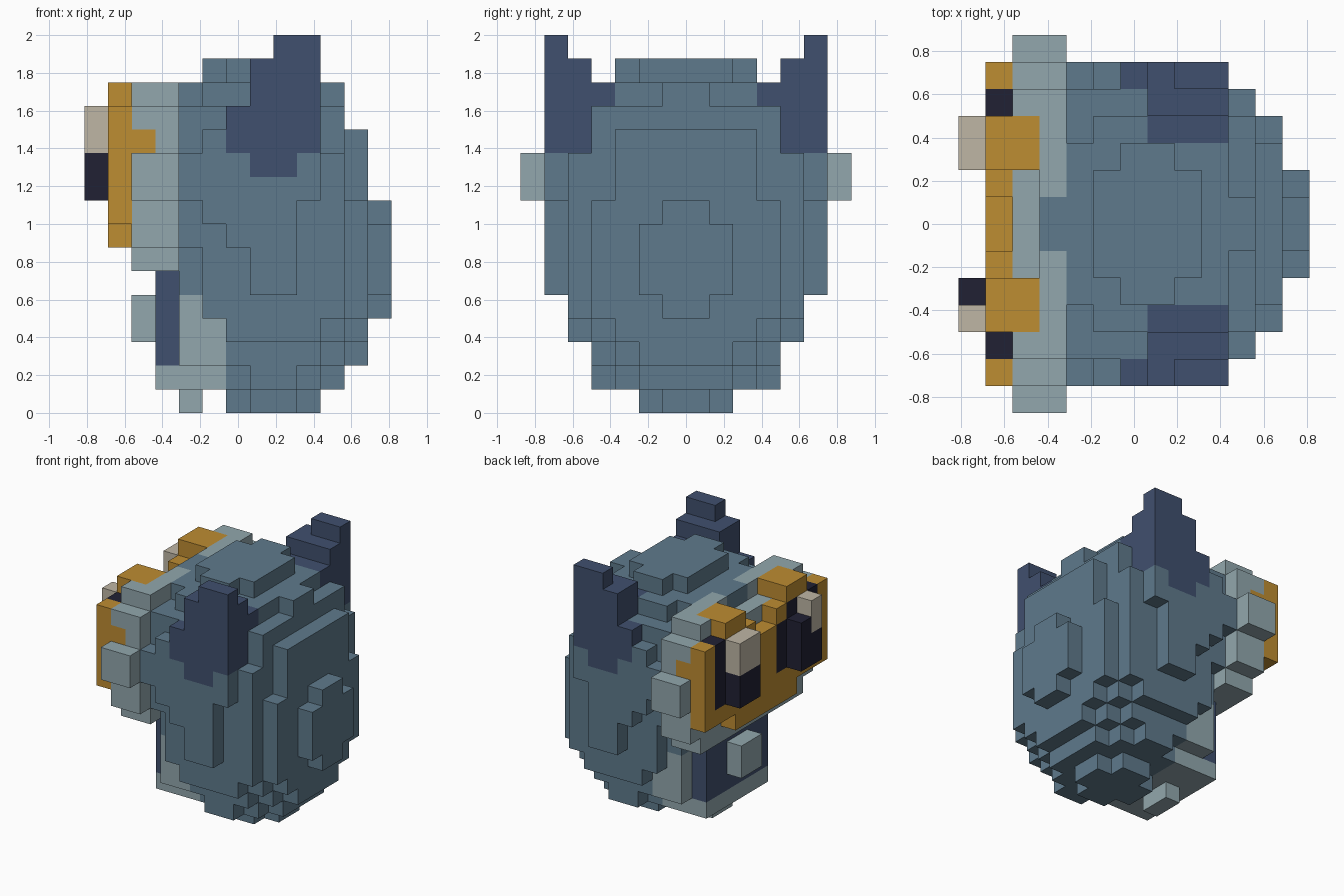
import bpy
import bmesh
from mathutils import Vector

default_cube = bpy.data.objects.get("Cube")
if default_cube:
    bpy.data.objects.remove(default_cube, do_unlink=True)

UNIT = 0.125
ORIGIN = Vector((-6.5, 0, 0))
BOTH, LEFT, RIGHT = ("+y", "-y"), ("+y",), ("-y",)

COLOURS = {
    "slate blue": (0.114, 0.195, 0.262),
    "pale grey": (0.287, 0.386, 0.418),
    "dark navy": (0.051, 0.080, 0.156),
    "amber": (0.515, 0.266, 0.032),
    "cream": (0.521, 0.468, 0.376),
    "near black": (0.015, 0.015, 0.034),
}


def make_material(name, rgb):
    material = bpy.data.materials.new(name)
    material.use_nodes = True
    material.diffuse_color = (*rgb, 1)
    shader = material.node_tree.nodes["Principled BSDF"]
    shader.inputs["Base Color"].default_value = (*rgb, 1)
    return material


materials = {name: make_material(name, rgb) for name, rgb in COLOURS.items()}
cells = {}


def span(value):
    low, high = value if isinstance(value, tuple) else (value, value)
    return range(low, high + 1)


def fill(part, colour, x, z, out, sides=BOTH):
    """Fill blocks; out counts blocks away from the centre plane."""
    for side in sides:
        for i in span(x):
            for k in span(z):
                for step in span(out):
                    j = step - 1 if side == "+y" else -step
                    cells[i, j, k] = (part, colour)


def body(x, z, half):
    fill("body", "slate blue", x=x, z=z, out=(1, half))


# Rounded body: widest layers first, then narrower ones
body(x=4, z=(9, 10), half=6)
body(x=5, z=(8, 11), half=6)
body(x=6, z=(7, 11), half=6)
body(x=(7, 8), z=(5, 12), half=6)
body(x=9, z=(9, 12), half=6)
body(x=4, z=(7, 12), half=5)
body(x=5, z=(4, 12), half=5)
body(x=(6, 9), z=(3, 12), half=5)
body(x=10, z=(4, 10), half=5)
body(x=4, z=(5, 6), half=4)
body(x=(5, 9), z=(2, 12), half=4)
body(x=(5, 8), z=13, half=4)
body(x=(7, 8), z=1, half=4)
body(x=10, z=(3, 12), half=4)
body(x=11, z=(4, 8), half=4)
body(x=(6, 9), z=(1, 13), half=3)
body(x=4, z=13, half=3)
body(x=10, z=2, half=3)
body(x=11, z=(3, 11), half=3)
body(x=(6, 7), z=14, half=3)
body(x=(7, 8), z=0, half=2)
body(x=10, z=1, half=2)
body(x=11, z=2, half=2)
body(x=12, z=(5, 7), half=2)
body(x=(5, 8), z=14, half=2)
body(x=(6, 9), z=0, half=1)
body(x=10, z=13, half=1)
body(x=12, z=(4, 8), half=1)

# Belly, foot and chest plate
fill("belly", "pale grey", x=4, z=(2, 4), out=(1, 4))
fill("belly", "pale grey", x=5, z=(2, 3), out=(1, 4))
fill("belly", "pale grey", x=(3, 5), z=1, out=(1, 3))
fill("belly", "pale grey", x=4, z=0, out=1)
fill("chest_plate", "dark navy", x=3, z=(2, 5), out=(1, 3))
fill("chest_knob", "pale grey", x=2, z=(3, 4), out=1)

# Pale head band with cheek blocks
fill("head_band", "pale grey", x=(2, 3), z=(7, 12), out=(1, 6))
fill("head_band", "pale grey", x=(2, 3), z=6, out=(1, 5))
fill("head_band", "pale grey", x=(2, 3), z=13, out=(3, 5))
fill("head_band", "pale grey", x=3, z=13, out=2)
fill("cheek", "pale grey", x=(2, 3), z=(9, 10), out=7)
fill("body", "slate blue", x=3, z=(12, 13), out=1)

# Amber face frame
fill("face_frame", "amber", x=1, z=(8, 11), out=(1, 6))
fill("face_frame", "amber", x=1, z=12, out=(2, 6))
fill("face_frame", "amber", x=1, z=7, out=(1, 3))
fill("face_frame", "amber", x=(1, 2), z=13, out=(3, 4))
fill("face_frame", "amber", x=2, z=11, out=6)

# Eyes: dark sockets, pupils and cream highlights
fill("eye_socket", "near black", x=1, z=(9, 12), out=(3, 5))
fill("eye_socket", "near black", x=1, z=(9, 11), out=2)
fill("pupil", "near black", x=0, z=(9, 10), out=(3, 4))
fill("pupil", "near black", x=0, z=11, out=3, sides=RIGHT)
fill("eye_highlight", "cream", x=0, z=(11, 12), out=(3, 4), sides=LEFT)
fill("eye_highlight", "cream", x=0, z=(11, 12), out=4, sides=RIGHT)

# Stepped ears
fill("ear", "dark navy", x=(7, 9), z=(11, 14), out=(5, 6))
fill("ear", "dark navy", x=(7, 9), z=13, out=4)
fill("ear", "dark navy", x=6, z=(11, 12), out=6)
fill("ear", "dark navy", x=(7, 8), z=10, out=6)
fill("ear", "dark navy", x=(8, 9), z=15, out=6)


def add_exposed_faces(mesh, cell):
    """Add only the block sides that touch open air."""
    centre = (Vector(cell) + Vector((0.5, 0.5, 0.5)) + ORIGIN) * UNIT
    for axis in range(3):
        for sign in (-1, 1):
            normal, u, v = Vector(), Vector(), Vector()
            normal[axis] = sign
            u[(axis + 1) % 3] = sign
            v[(axis + 2) % 3] = 1
            neighbour = tuple(int(a + b) for a, b in zip(cell, normal))
            if neighbour in cells:
                continue
            corners = (normal - u - v, normal + u - v, normal + u + v, normal - u + v)
            mesh.faces.new([mesh.verts.new(centre + c * UNIT / 2) for c in corners])


# One flat-shaded mesh per named part
for part, colour in sorted(set(cells.values())):
    mesh = bmesh.new()
    for cell, owner in cells.items():
        if owner == (part, colour):
            add_exposed_faces(mesh, cell)
    bmesh.ops.remove_doubles(mesh, verts=mesh.verts[:], dist=UNIT / 100)
    data = bpy.data.meshes.new(part)
    mesh.to_mesh(data)
    mesh.free()
    data.materials.append(materials[colour])
    bpy.context.collection.objects.link(bpy.data.objects.new(part, data))
